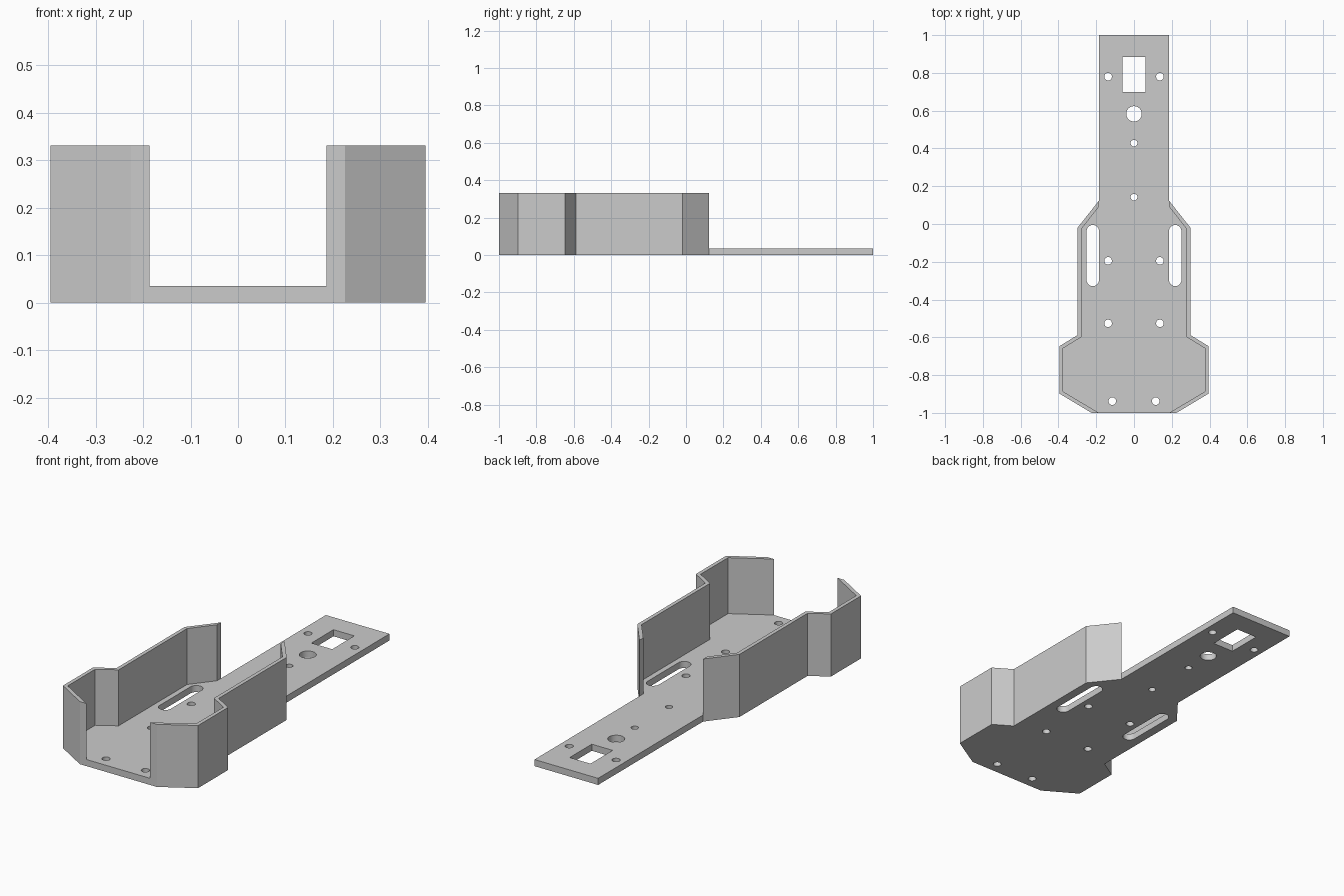
import bpy, bmesh
from math import cos, sin, pi, radians

cube = bpy.data.objects.get("Cube")
if cube:
    bpy.data.objects.remove(cube, do_unlink=True)

PLATE_TOP = 0.035
WALL_TOP = 0.331

grey = bpy.data.materials.new("plain_grey")
grey.use_nodes = True
colour = (0.6, 0.6, 0.6, 1)
grey.diffuse_color = colour
grey.node_tree.nodes["Principled BSDF"].inputs["Base Color"].default_value = colour


def mirrored(points):
    return [(-x, y) for x, y in reversed(points)]


def slot(x, y, r, half=0, n=32):
    """Round hole, stretched along y when half is above zero."""
    points = []
    for i in range(n + 1):
        a = 2 * pi * i / n
        shift = half if i <= n // 2 else -half
        points.append((x + r * cos(a), y + r * sin(a) + shift))
        if i == n // 2 and half:
            points.append((x - r, y - half))
    if half:
        points[-1] = (x + r, y - half)
    else:
        points.pop()
    return points


def extrude_outline(name, loops, z0, z1):
    """Flat filled outline (further loops are holes) raised from z0 to z1."""
    curve = bpy.data.curves.new(name, "CURVE")
    curve.dimensions = "2D"
    curve.fill_mode = "BOTH"
    curve.extrude = (z1 - z0) / 2
    for loop in loops:
        spline = curve.splines.new("POLY")
        spline.points.add(len(loop) - 1)
        for p, (x, y) in zip(spline.points, loop):
            p.co = (x, y, 0, 1)
        spline.use_cyclic_u = True
    ob = bpy.data.objects.new(name, curve)
    bpy.context.collection.objects.link(ob)
    bpy.ops.object.select_all(action="DESELECT")
    ob.select_set(True)
    bpy.context.view_layer.objects.active = ob
    bpy.ops.object.convert(target="MESH")
    ob = bpy.context.object
    bm = bmesh.new()
    bm.from_mesh(ob.data)
    bmesh.ops.translate(bm, verts=bm.verts, vec=(0, 0, (z0 + z1) / 2))
    bmesh.ops.remove_doubles(bm, verts=bm.verts, dist=1e-5)
    bmesh.ops.recalc_face_normals(bm, faces=bm.faces)
    bm.to_mesh(ob.data)
    bm.free()
    ob.data.materials.clear()
    ob.data.materials.append(grey)
    bpy.ops.object.shade_smooth_by_angle(angle=radians(25))
    return ob


# Outer edge of the wide tray, back to front, and the wall's inner edge
outer = [(0.186, 0.123), (0.299, -0.02), (0.299, -0.588),
         (0.395, -0.647), (0.395, -0.898), (0.225, -1)]
inner = [(0.186, 0.091), (0.279, -0.027), (0.279, -0.599),
         (0.375, -0.658), (0.375, -0.887), (0.186, -1)]

# Holes: square window, large hole, centre screw holes
holes = [[(-0.061, 0.7), (0.061, 0.7), (0.061, 0.885), (-0.061, 0.885)],
         slot(0, 0.583, 0.041), slot(0, 0.428, 0.018), slot(0, 0.142, 0.018)]
# Paired screw holes and long side slots
for side in (-1, 1):
    for x, y in [(0.137, 0.78), (0.137, -0.195), (0.137, -0.526), (0.115, -0.938)]:
        holes.append(slot(side * x, y, 0.02))
    holes.append(slot(side * 0.218, -0.167, 0.033, 0.129))

# Base plate with its narrow tail
half = [(0.186, 1)] + outer
extrude_outline("base_plate", [half + mirrored(half)] + holes, 0, PLATE_TOP)

# Side walls standing on the plate edge
wall = outer + inner[::-1]
extrude_outline("left_wall", [wall], PLATE_TOP, WALL_TOP)
extrude_outline("right_wall", [mirrored(wall)], PLATE_TOP, WALL_TOP)
